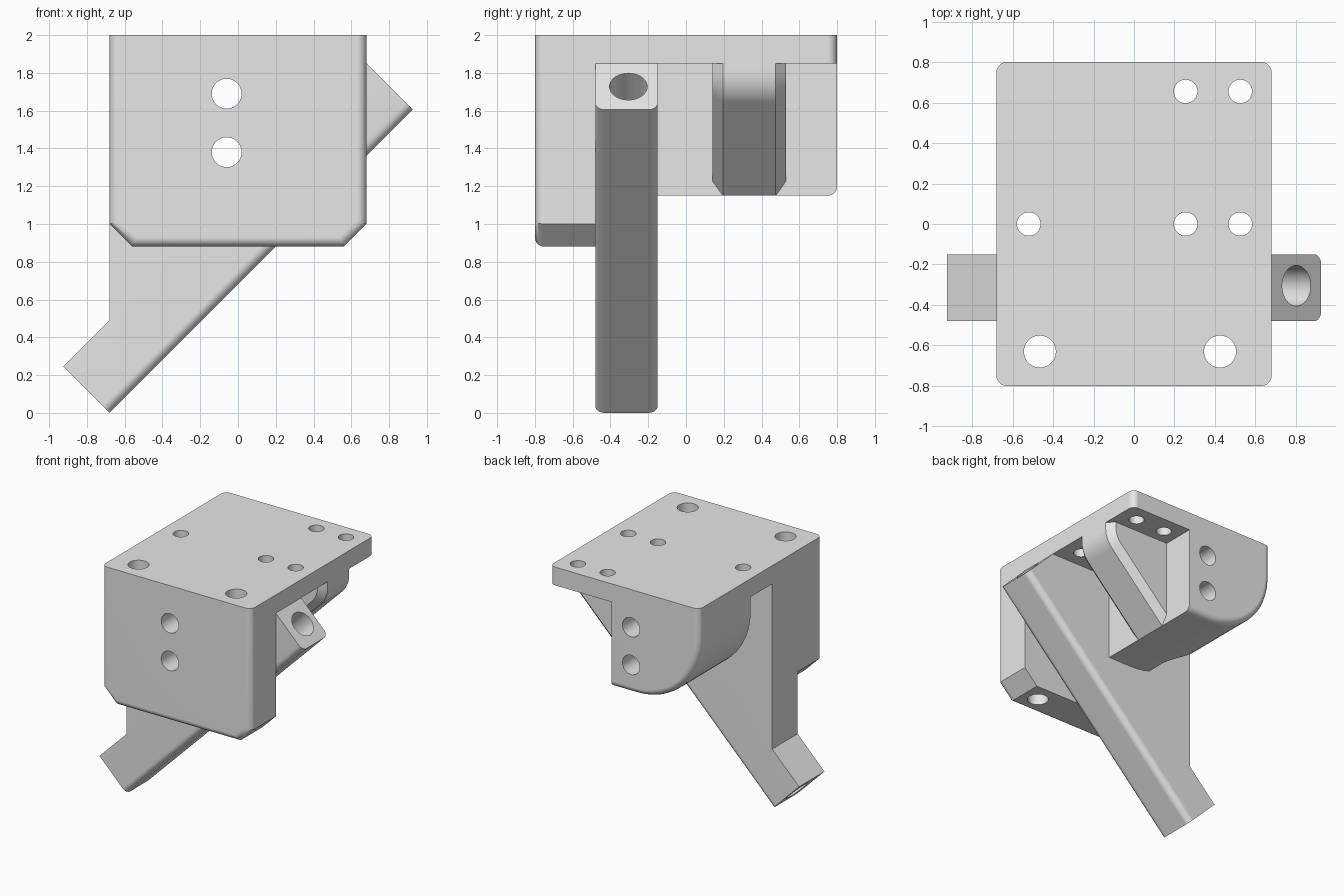
import bpy, bmesh, math
from mathutils import Vector

if "Cube" in bpy.data.objects:
    bpy.data.objects.remove(bpy.data.objects["Cube"])

W, D, UNDER, TOP, FILLET = 0.68, 0.80, 1.85, 2.0, 0.05


def prism(name, pts, lo, hi, axis, bevel=None, size=FILLET, seg=5):
    """Extrude a profile: (x, z) points along Y or (x, y) points along Z.
    bevel(midpoint, direction) picks the edges to round."""
    bm = bmesh.new()
    place = (lambda p, t: (p[0], t, p[1])) if axis == 'Y' else (lambda p, t: (p[0], p[1], t))
    a = [bm.verts.new(place(p, lo)) for p in pts]
    b = [bm.verts.new(place(p, hi)) for p in pts]
    bm.faces.new(a)
    bm.faces.new(b)
    for i in range(len(pts)):
        j = (i + 1) % len(pts)
        bm.faces.new((a[i], a[j], b[j], b[i]))
    bmesh.ops.recalc_face_normals(bm, faces=bm.faces)
    if bevel:
        picked = [e for e in bm.edges
                  if bevel((e.verts[0].co + e.verts[1].co) / 2,
                           (e.verts[1].co - e.verts[0].co).normalized())]
        bmesh.ops.bevel(bm, geom=picked, offset=size, segments=seg,
                        profile=0.5, affect='EDGES')
        bmesh.ops.recalc_face_normals(bm, faces=bm.faces)
    me = bpy.data.meshes.new(name)
    bm.to_mesh(me)
    bm.free()
    ob = bpy.data.objects.new(name, me)
    bpy.context.collection.objects.link(ob)
    return ob


def arc(cx, cz, r, start, end, n):
    return [(cx + r * math.cos(math.radians(start + (end - start) * i / n)),
             cz + r * math.sin(math.radians(start + (end - start) * i / n)))
            for i in range(n + 1)]


def drill(center, direction, r, length):
    bpy.ops.mesh.primitive_cylinder_add(vertices=40, radius=r, depth=length, location=center)
    ob = bpy.context.object
    ob.rotation_euler = Vector(direction).to_track_quat('Z', 'Y').to_euler()
    return ob


def combine(target, other, op):
    mod = target.modifiers.new("combine", 'BOOLEAN')
    mod.operation, mod.solver, mod.object = op, 'EXACT', other
    bpy.context.view_layer.objects.active = target
    bpy.ops.object.modifier_apply(modifier=mod.name)
    bpy.data.objects.remove(other, do_unlink=True)


def near(a, b):
    return abs(a - b) < 1e-3


# Top plate with rounded corners
bracket = prism("mount_bracket", [(-W, -D), (W, -D), (W, D), (-W, D)], UNDER, TOP, 'Z',
                lambda m, d: abs(d.z) > 0.9)

# Front block with clipped lower corners and a rounded front rim
front_block = prism("front_block",
                    [(-W, UNDER), (-W, 1.0), (-0.56, 0.88), (0.56, 0.88), (W, 1.0), (W, UNDER)],
                    -D, -0.48, 'Y', lambda m, d: near(m.y, -D) and not near(m.z, UNDER))

# Diagonal arm with the web that fills the space up to the plate
arm = prism("diagonal_arm",
            [(-W, 0), (0.925, 1.605), (W, UNDER), (-W, UNDER), (-W, 0.49), (-0.925, 0.245)],
            -0.48, -0.15, 'Y',
            lambda m, d: abs(d.y) < 0.1 and near(m.x, 0.1225) and near(m.z, 0.8025))

# Rear block with one big rounded lower corner
R = 0.58
rear_block = prism("rear_block",
                   [(0.12, UNDER), (-W, UNDER)] + arc(-W + R, 1.15 + R, R, 180, 270, 16)
                   + [(0.12, 1.15)], -0.2, D, 'Y',
                   lambda m, d: near(m.y, D) and not near(m.z, UNDER) and not near(m.x, 0.12))

# Screw clearance pocket in the rear block
pocket = prism("pocket", [(-0.9, -0.4), (-0.28, -0.4), (-0.28, 0.13), (-0.9, 0.13)], 1.0, 1.95, 'Z',
               lambda m, d: abs(d.z) > 0.9 and near(m.x, -0.28) and near(m.y, 0.13), 0.14, 6)
combine(rear_block, pocket, 'DIFFERENCE')

# Sloped rib with chamfered sides under the plate
r = 0.22
t = r * math.tan(math.radians(22.5))
nose = arc(W - r, 1.71 + t, r, 0, -45, 6)
rib = prism("sloped_rib", [(W, UNDER)] + nose + [(0.12, 1.15), (0.05, 1.2), (0.05, UNDER)],
            0.14, 0.53, 'Y',
            lambda m, d: abs(d.y) < 0.1 and m.x > 0.2 and not near(m.z, UNDER), 0.055, 1)

for part in (front_block, arm, rear_block, rib):
    combine(bracket, part, 'UNION')

# Screw holes down through the plate
for x, y in ((-0.52, 0), (0.255, 0), (0.525, 0), (0.255, 0.655), (0.525, 0.655)):
    combine(bracket, drill((x, y, 1.5), (0, 0, 1), 0.058, 1.6), 'DIFFERENCE')
for x in (-0.465, 0.425):
    combine(bracket, drill((x, -0.63, 1.5), (0, 0, 1), 0.079, 1.6), 'DIFFERENCE')
# Holes from front to back
for z in (1.69, 1.38):
    combine(bracket, drill((-0.06, 0, z), (0, 1, 0), 0.079, 2), 'DIFFERENCE')
# Rod bore along the arm
combine(bracket, drill((0, -0.305, 0.925), (1, 0, 1), 0.1, 3), 'DIFFERENCE')

# Finish
grey = bpy.data.materials.new("plain_grey")
grey.diffuse_color = (0.8, 0.8, 0.8, 1)
grey.use_nodes = True
grey.node_tree.nodes["Principled BSDF"].inputs["Base Color"].default_value = grey.diffuse_color
bracket.data.materials.clear()
bracket.data.materials.append(grey)
for p in bracket.data.polygons:
    p.material_index = 0
bpy.ops.object.select_all(action='DESELECT')
bracket.select_set(True)
bpy.context.view_layer.objects.active = bracket
bpy.ops.object.shade_smooth_by_angle(angle=math.radians(30))
normals = bracket.modifiers.new("flat_normals", 'WEIGHTED_NORMAL')
normals.keep_sharp = True
